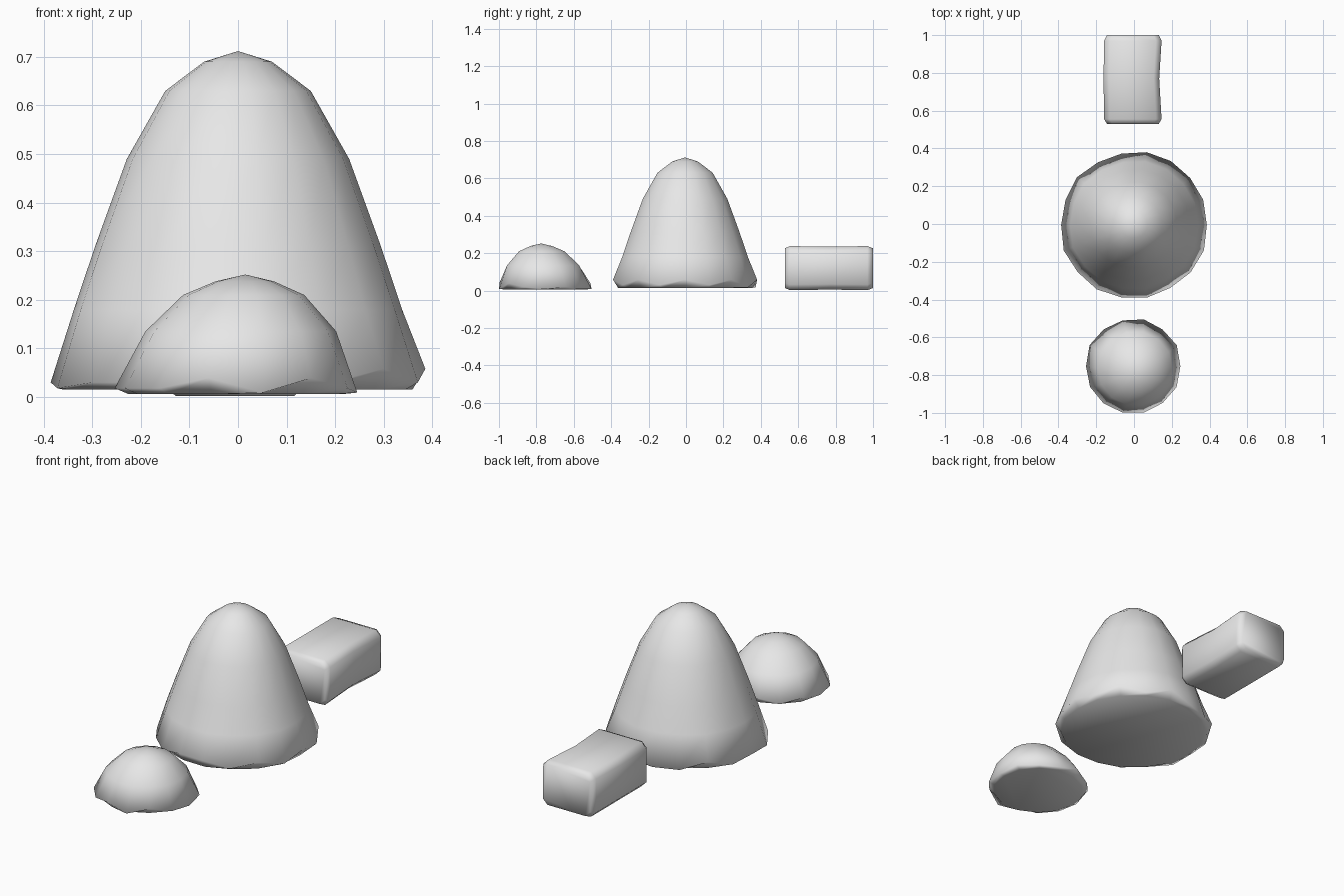
import bpy, bmesh, math, random

default = bpy.data.objects.get("Cube")
if default:
    bpy.data.objects.remove(default, do_unlink=True)

stone = bpy.data.materials.new("stone grey")
stone.use_nodes = True
stone.diffuse_color = (0.8, 0.8, 0.8, 1)
stone.node_tree.nodes["Principled BSDF"].inputs["Base Color"].default_value = (0.8, 0.8, 0.8, 1)


def loft(name, rings, tip=None):
    """Skin closed rings of points, bottom capped, top closed by a tip or a cap."""
    bm = bmesh.new()
    loops = [[bm.verts.new(p) for p in ring] for ring in rings]
    n = len(loops[0])
    for a, b in zip(loops, loops[1:]):
        for i in range(n):
            j = (i + 1) % n
            bm.faces.new((a[i], a[j], b[j], b[i]))
    bm.faces.new(loops[0][::-1])
    if tip:
        top = bm.verts.new(tip)
        for i in range(n):
            bm.faces.new((loops[-1][i], loops[-1][(i + 1) % n], top))
    else:
        bm.faces.new(loops[-1])
    bmesh.ops.recalc_face_normals(bm, faces=bm.faces)
    mesh = bpy.data.meshes.new(name)
    bm.to_mesh(mesh)
    bm.free()
    mesh.materials.append(stone)
    mesh.shade_smooth()
    obj = bpy.data.objects.new(name, mesh)
    bpy.context.collection.objects.link(obj)
    return obj


def boulder(name, profile, sides, base, peak, rim_lift, seed):
    """Domed rock: profile of (radius, height), uneven around a jagged rim."""
    rng = random.Random(seed)
    wobble = [rng.uniform(0.975, 1.01) for _ in range(sides)]
    lift = [rng.choice((0, 0.3, 1)) * rim_lift for _ in range(sides)]
    rings = []
    for k, (r, z) in enumerate(profile):
        t = z / peak[2]
        cx = base[0] + (peak[0] - base[0]) * t
        cy = base[1] + (peak[1] - base[1]) * t
        ring = []
        for i in range(sides):
            a = 2 * math.pi * i / sides
            rr = r * (1 + (wobble[i] - 1) * (1 - t))
            dz = lift[i] if k == 1 else 0
            ring.append((cx + rr * math.cos(a), cy + rr * math.sin(a), z + dz))
        rings.append(ring)
    return loft(name, rings, peak)


# Tall central rock
boulder("tall_rock",
        [(0.365, 0.015), (0.392, 0.018), (0.342, 0.18), (0.297, 0.31), (0.23, 0.49),
         (0.15, 0.63), (0.07, 0.69)],
        18, (0, -0.005), (0, -0.005, 0.712), 0.04, 3)

# Low round rock in front
boulder("low_rock",
        [(0.225, 0.006), (0.254, 0.009), (0.198, 0.135), (0.125, 0.21), (0.06, 0.238)],
        14, (-0.005, -0.752), (0.015, -0.775, 0.252), 0.03, 8)

# Rounded stone block behind: chamfered sections along its length
sections = [(0.53, 0.9, 0), (0.555, 1, 0), (0.77, 0.97, -0.008), (0.97, 1, 0), (1.0, 0.9, 0)]
half_w, half_h, cut = 0.152, 0.118, 0.03
corner = [(half_w, half_h - cut), (half_w - cut, half_h)]
outline = (corner + [(-x, z) for x, z in corner[::-1]]
           + [(-x, -z) for x, z in corner] + [(x, -z) for x, z in corner[::-1]])
loft("stone_block", [[(x * s - 0.006 + dx, y, z * s + 0.12) for x, z in outline]
                     for y, s, dx in sections])
